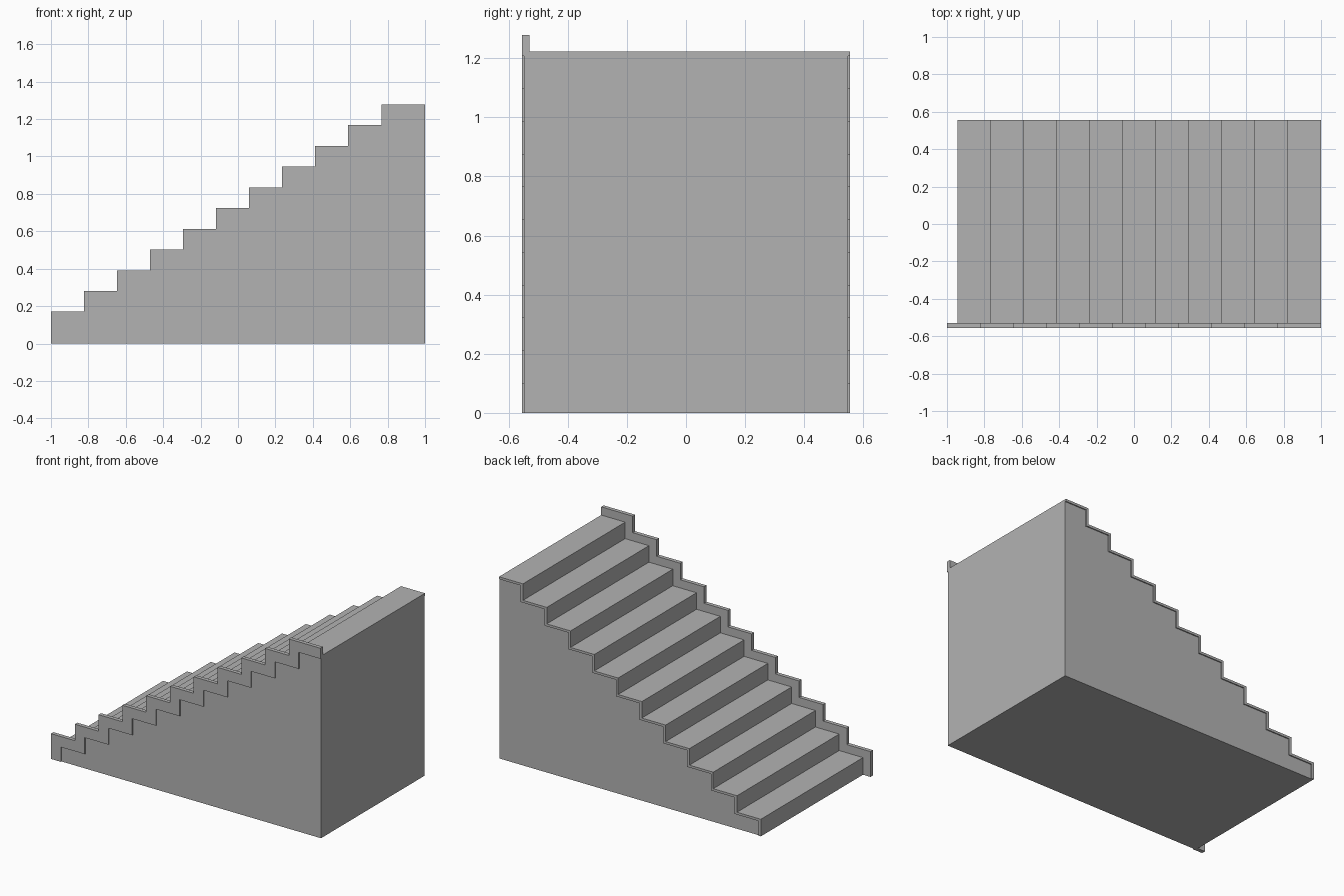
import bpy
import bmesh

cube = bpy.data.objects.get("Cube")
if cube:
    bpy.data.objects.remove(cube, do_unlink=True)

STEPS = 11
RUN, RISE = 0.1766, 0.1108
BACK_X = 1.0

grey = bpy.data.materials.new("plain_grey")
grey.use_nodes = True
grey.diffuse_color = (0.45, 0.45, 0.45, 1)
grey.node_tree.nodes["Principled BSDF"].inputs["Base Color"].default_value = (0.45, 0.45, 0.45, 1)


def stair_line(x, z):
    """Zigzag from the floor at x up to the top landing; z is the first tread height."""
    points = [(x, 0)]
    for i in range(STEPS):
        height = z + i * RISE
        points.append((x + i * RUN, height))
        points.append((x + (i + 1) * RUN if i < STEPS - 1 else BACK_X, height))
    return points


def extrude_profile(name, outline, y_front, y_back):
    """Solid made by sweeping an x-z outline along y."""
    bm = bmesh.new()
    face = bm.faces.new([bm.verts.new((x, y_front, z)) for x, z in outline])
    swept = bmesh.ops.extrude_face_region(bm, geom=[face])["geom"]
    verts = [g for g in swept if isinstance(g, bmesh.types.BMVert)]
    bmesh.ops.translate(bm, verts=verts, vec=(0, y_back - y_front, 0))
    bmesh.ops.recalc_face_normals(bm, faces=bm.faces)
    mesh = bpy.data.meshes.new(name)
    bm.to_mesh(mesh)
    bm.free()
    mesh.materials.append(grey)
    obj = bpy.data.objects.new(name, mesh)
    bpy.context.collection.objects.link(obj)
    return obj


core = stair_line(-0.927, 0.099)
treads = stair_line(-0.944, 0.115)
skirting = stair_line(-1.0, 0.17)

# Solid mass below the steps
extrude_profile("stair_body", core + [(BACK_X, 0)], -0.548, 0.548)
# Thin covering of treads and risers, overhanging the open side
extrude_profile("tread_covering", treads + core[::-1], -0.529, 0.555)
# Raised stepped trim along the front side
extrude_profile("side_skirting", skirting + core[::-1], -0.555, -0.529)
